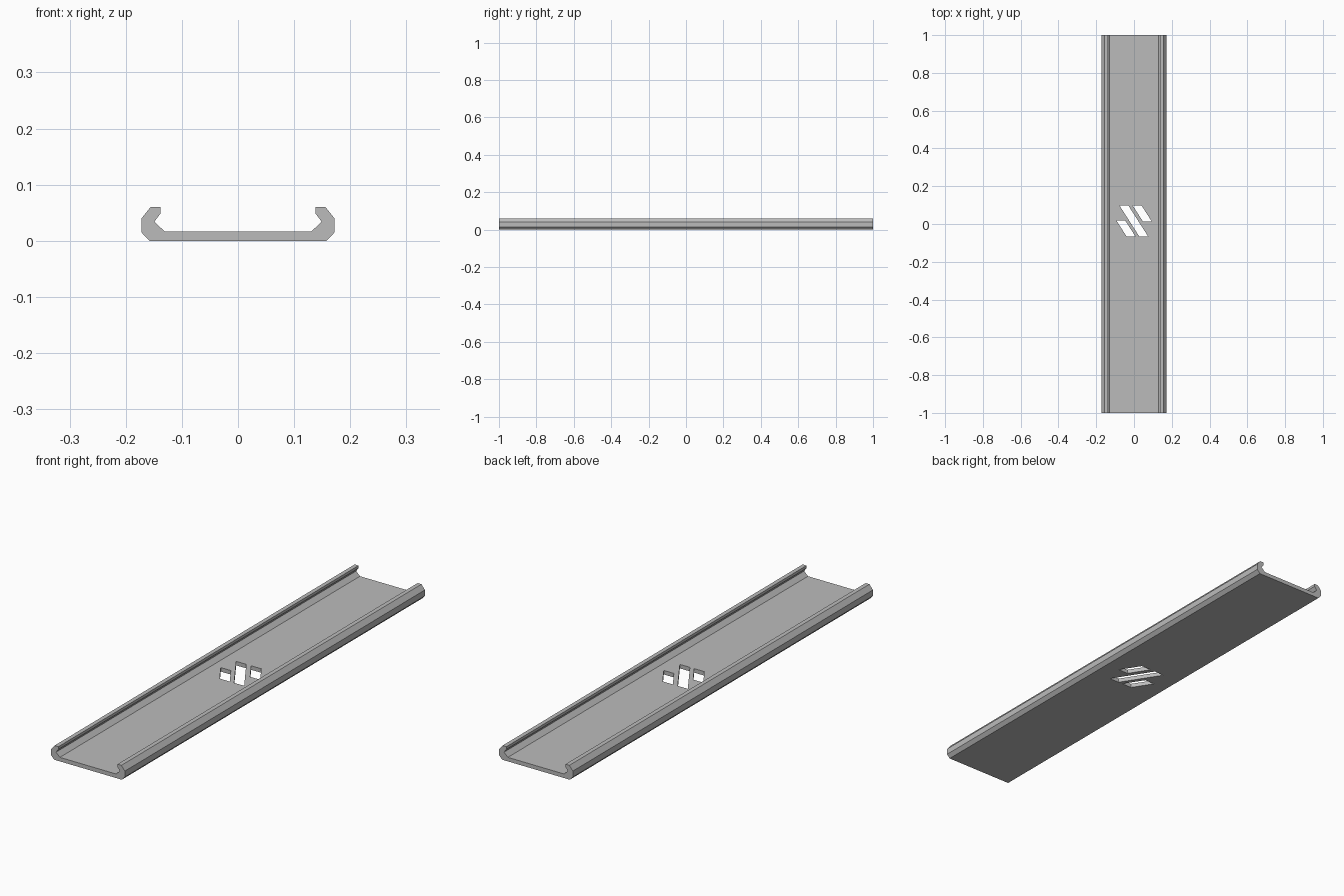
import bpy
import bmesh

default = bpy.data.objects.get("Cube")
if default:
    bpy.data.objects.remove(default, do_unlink=True)

# Single grey material
grey = bpy.data.materials.new("mid_grey")
grey.use_nodes = True
GREY = (0.5, 0.5, 0.5, 1.0)
grey.diffuse_color = GREY
grey.node_tree.nodes["Principled BSDF"].inputs["Base Color"].default_value = GREY


def prism(name, outline, offset):
    """Extrude a closed 3D outline along an offset vector."""
    bm = bmesh.new()
    face = bm.faces.new([bm.verts.new(p) for p in outline])
    extruded = bmesh.ops.extrude_face_region(bm, geom=[face])["geom"]
    verts = [g for g in extruded if isinstance(g, bmesh.types.BMVert)]
    bmesh.ops.translate(bm, verts=verts, vec=offset)
    bmesh.ops.recalc_face_normals(bm, faces=bm.faces)
    mesh = bpy.data.meshes.new(name)
    bm.to_mesh(mesh)
    bm.free()
    mesh.materials.append(grey)
    obj = bpy.data.objects.new(name, mesh)
    bpy.context.collection.objects.link(obj)
    return obj


# Channel rail: mirrored half profile with hooked lips, swept along y
half = [(0.158, 0), (0.172, 0.015), (0.172, 0.04), (0.156, 0.06),
        (0.138, 0.06), (0.138, 0.049), (0.149, 0.034), (0.131, 0.017)]
profile = half + [(-x, z) for x, z in reversed(half)]
rail = prism("channel_rail", [(x, -1, z) for x, z in profile], (0, 2, 0))

# Slanted slots through the floor: left x of top edge, top y, bottom y
SLANT, WIDTH = 0.64, 0.047
slots = [(-0.077, 0.098, -0.066), (-0.007, 0.098, 0.014), (-0.093, 0.018, -0.066)]
for x, top, bottom in slots:
    shift = (top - bottom) * SLANT
    outline = [(x, top), (x + WIDTH, top),
               (x + WIDTH + shift, bottom), (x + shift, bottom)]
    cutter = prism("slot_cutter", [(px, py, -0.05) for px, py in outline], (0, 0, 0.15))
    cutter.hide_render = True
    cut = rail.modifiers.new("slot", 'BOOLEAN')
    cut.operation = 'DIFFERENCE'
    cut.solver = 'EXACT'
    cut.object = cutter
    bpy.context.view_layer.objects.active = rail
    bpy.ops.object.modifier_apply(modifier=cut.name)
    bpy.data.objects.remove(cutter, do_unlink=True)
